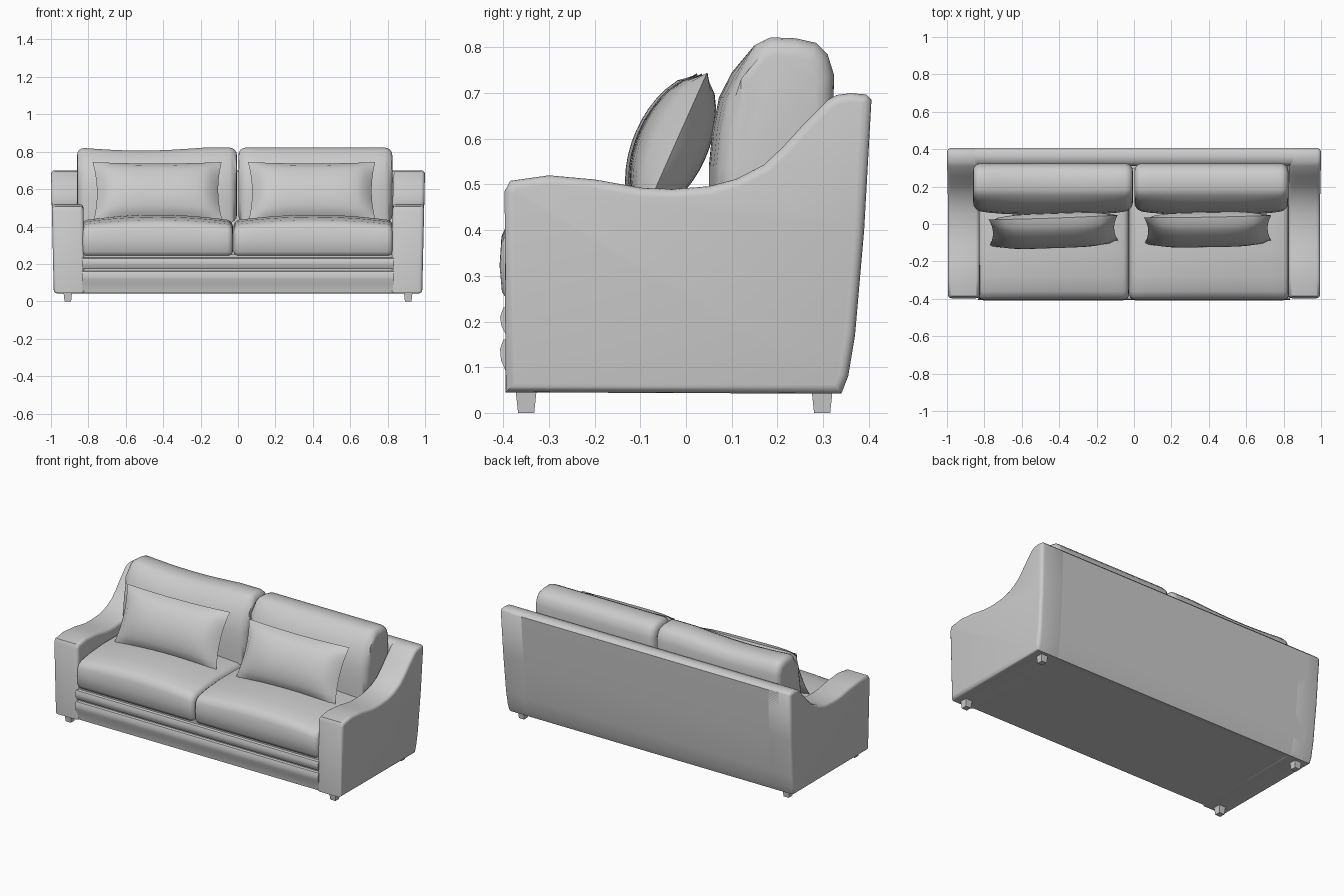
import bpy, bmesh, math
from mathutils import Matrix

cube = bpy.data.objects.get("Cube")
if cube:
    bpy.data.objects.remove(cube, do_unlink=True)

GREY = (0.6, 0.6, 0.6, 1)
fabric = bpy.data.materials.new("grey fabric")
fabric.use_nodes = True
fabric.diffuse_color = GREY
for node in fabric.node_tree.nodes:
    if node.type == 'BSDF_PRINCIPLED':
        node.inputs["Base Color"].default_value = GREY


def finish(name, bm, angle=45):
    bmesh.ops.recalc_face_normals(bm, faces=bm.faces)
    mesh = bpy.data.meshes.new(name)
    bm.to_mesh(mesh)
    bm.free()
    mesh.materials.append(fabric)
    obj = bpy.data.objects.new(name, mesh)
    bpy.context.collection.objects.link(obj)
    bpy.ops.object.select_all(action='DESELECT')
    obj.select_set(True)
    bpy.context.view_layer.objects.active = obj
    bpy.ops.object.shade_smooth_by_angle(angle=math.radians(angle))
    return obj


def prism(name, profile, x0, x1, bevel=0.0, warp=None, cuts=0):
    """Extrude a (y, z) profile along x, round its ends, then warp it."""
    bm = bmesh.new()
    loops = [[bm.verts.new((x, y, z)) for y, z in profile] for x in (x0, x1)]
    for loop in loops:
        bm.faces.new(loop)
    n = len(profile)
    for i in range(n):
        j = (i + 1) % n
        bm.faces.new((loops[0][i], loops[0][j], loops[1][j], loops[1][i]))
    bmesh.ops.recalc_face_normals(bm, faces=bm.faces)
    if bevel:
        ends = [e for e in bm.edges if abs(e.verts[0].co.x - e.verts[1].co.x) < 1e-6]
        bmesh.ops.bevel(bm, geom=ends, offset=bevel, segments=4, profile=0.5,
                        affect='EDGES', clamp_overlap=True)
    for k in range(1, cuts + 1):
        x = x0 + (x1 - x0) * k / (cuts + 1)
        bmesh.ops.bisect_plane(bm, geom=bm.verts[:] + bm.edges[:] + bm.faces[:],
                               plane_co=(x, 0, 0), plane_no=(1, 0, 0))
    if warp:
        for v in bm.verts:
            u = (2 * v.co.x - x0 - x1) / (x1 - x0)
            warp(v.co, u)
    return finish(name, bm)


def pillow(name, width, height, depth, centre, tilt, yaw):
    """Two puffed sheets joined along a pinched seam."""
    bm = bmesh.new()
    for side in (-1, 1):
        sheet = bmesh.ops.create_grid(bm, x_segments=16, y_segments=12, size=1)
        for v in sheet["verts"]:
            u, w = v.co.x, v.co.y
            puff = max(0, (1 - u ** 4) * (1 - w ** 2)) ** 0.6
            v.co = (width / 2 * u * (1 - 0.06 * (1 - w * w)),
                    side * depth / 2 * puff,
                    height / 2 * w * (1 - 0.05 * (1 - u * u)))
    bmesh.ops.remove_doubles(bm, verts=bm.verts, dist=1e-4)
    turn = Matrix.Rotation(math.radians(yaw), 4, 'Z') @ Matrix.Rotation(math.radians(tilt), 4, 'X')
    bmesh.ops.transform(bm, matrix=Matrix.Translation(centre) @ turn, verts=bm.verts)
    finish(name, bm, 60)


# Scooped arms with a raked rear edge
REAR = [(0.36, 0.70), (0.395, 0.697), (0.406, 0.685), (0.39, 0.40),
        (0.37, 0.17), (0.355, 0.08), (0.34, 0.042)]
ARM = [(-0.395, 0.045), (-0.397, 0.485), (-0.385, 0.508), (-0.30, 0.52),
       (-0.20, 0.511), (-0.10, 0.493), (-0.03, 0.49), (0.05, 0.496), (0.11, 0.512),
       (0.17, 0.543), (0.21, 0.58), (0.26, 0.635), (0.31, 0.685), (0.33, 0.696)] + REAR


def taper(co, u):
    co.x *= 1 - 0.016 * (1 - co.z / 0.7)


for side, label in ((-1, "right"), (1, "left")):
    inner, outer = sorted((side * 0.83, side * 1.0))
    prism(label + "_arm", ARM, inner, outer, 0.028, taper)

# Back panel and hidden base
prism("back_panel", [(0.31, 0.045), (0.31, 0.67), (0.33, 0.696)] + REAR, -0.92, 0.92)
prism("base", [(-0.385, 0.045), (-0.385, 0.25), (0.33, 0.25), (0.33, 0.045)], -0.85, 0.85)

# Rounded front rails
prism("lower_rail", [(-0.37, 0.045), (-0.389, 0.05), (-0.394, 0.09), (-0.405, 0.115),
                     (-0.407, 0.14), (-0.40, 0.16), (-0.37, 0.166)], -0.835, 0.835)
prism("upper_rail", [(-0.37, 0.17), (-0.395, 0.173), (-0.404, 0.19), (-0.407, 0.21),
                     (-0.40, 0.23), (-0.37, 0.237)], -0.835, 0.835)

# Seat cushions with crowned tops
SEAT = [(-0.36, 0.238), (-0.39, 0.245), (-0.403, 0.265), (-0.408, 0.32), (-0.404, 0.37),
        (-0.39, 0.395), (-0.36, 0.41), (-0.28, 0.423), (-0.15, 0.432), (0.05, 0.43),
        (0.25, 0.42), (0.30, 0.40), (0.30, 0.238)]


def crown(co, u):
    co.z += 0.03 * (1 - u * u) * max(0, (co.z - 0.3) / 0.13)


prism("right_seat_cushion", SEAT, -0.835, -0.028, 0.03, crown, 9)
prism("left_seat_cushion", SEAT, -0.024, 0.828, 0.03, crown, 9)

# Leaning back cushions
BACK = [(0.05, 0.42), (0.05, 0.54), (0.058, 0.62), (0.072, 0.69), (0.10, 0.745),
        (0.15, 0.805), (0.185, 0.822), (0.24, 0.82), (0.285, 0.81), (0.31, 0.785),
        (0.324, 0.74), (0.322, 0.66), (0.31, 0.42)]


def sag(co, u):
    if co.z > 0.6:
        co.z -= 0.016 * max(0, math.cos((u + 0.2) * 2)) * (co.z - 0.6) / 0.22
    belly(co, u)


def belly(co, u):
    if co.y < 0.12:
        co.y += 0.025 * u ** 4


prism("right_back_cushion", BACK, -0.86, -0.006, 0.04, sag, 9)
prism("left_back_cushion", BACK, 0.002, 0.825, 0.04, belly, 9)

# Scatter pillows
pillow("right_pillow", 0.69, 0.345, 0.155, (-0.43, -0.035, 0.587), -24, 2)
pillow("left_pillow", 0.68, 0.345, 0.155, (0.395, -0.03, 0.587), -24, 1)

# Tapered feet
for x, lr in ((-0.91, "right"), (0.91, "left")):
    for y, fb in ((-0.35, "front"), (0.298, "rear")):
        bm = bmesh.new()
        bmesh.ops.create_cone(bm, cap_ends=True, segments=4, radius1=0.025, radius2=0.034,
                              depth=0.06, matrix=Matrix.Translation((x, y, 0.03))
                              @ Matrix.Rotation(math.pi / 4, 4, 'Z'))
        finish(lr + "_" + fb + "_foot", bm, 30)
